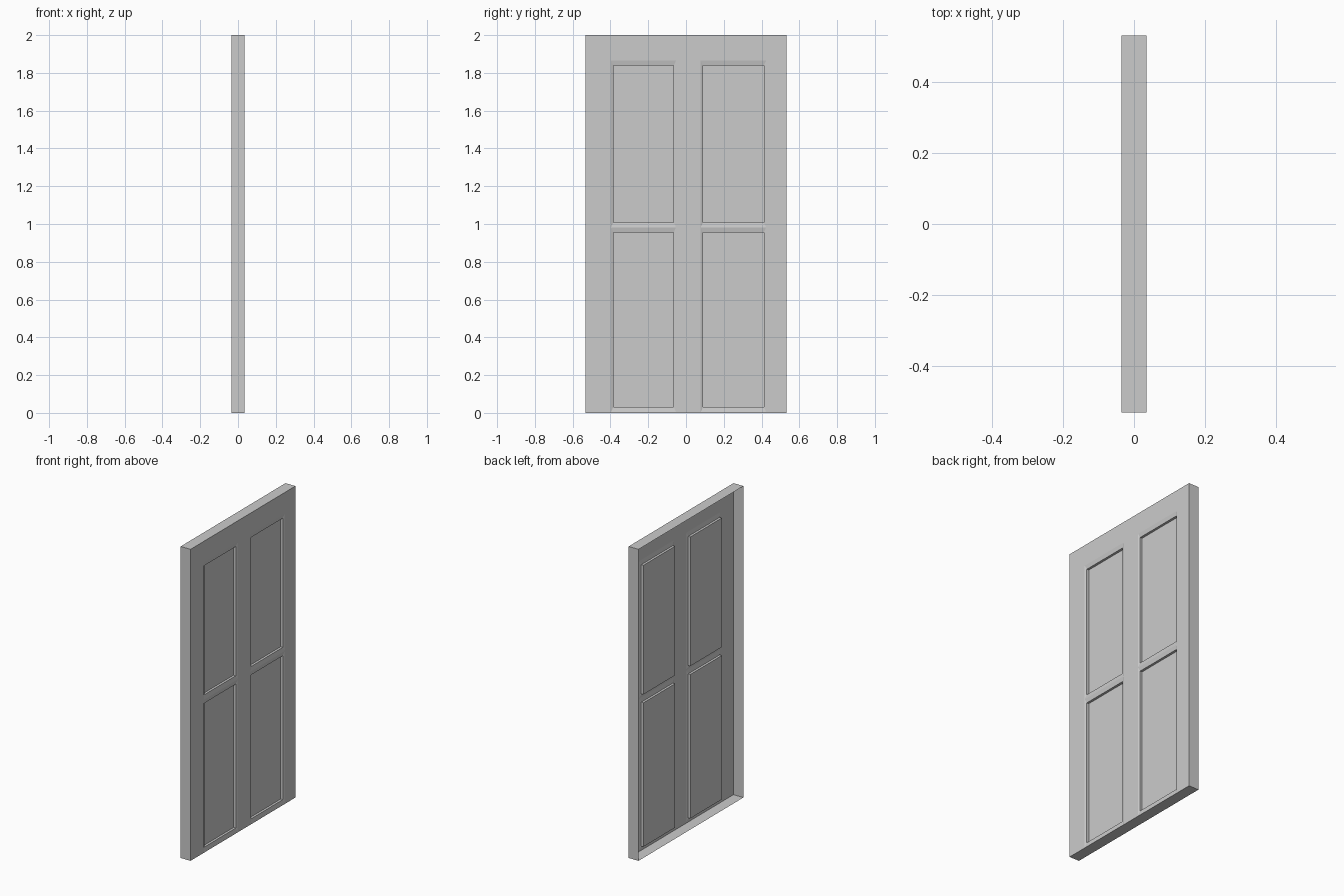
import bpy, bmesh

if "Cube" in bpy.data.objects:
    bpy.data.objects.remove(bpy.data.objects["Cube"])

X = 0.035                      # front plane of the door leaf
Y_CUTS = [-0.532, -0.397, -0.053, 0.078, 0.424, 0.532]
Z_CUTS = [0.0, 0.004, 0.982, 1.865, 2.0]
INSET_Y, INSET_Z = 0.012, 0.027
LIP, DEPTH = 0.005, 0.02       # shallow bevel, then steep wall to the panel

bm = bmesh.new()


def ring(x, y0, y1, z0, z1):
    return [bm.verts.new((x, y, z)) for y, z in ((y0, z0), (y1, z0), (y1, z1), (y0, z1))]


def bridge(a, b):
    for i in range(4):
        j = (i + 1) % 4
        bm.faces.new((a[i], a[j], b[j], b[i]))


# Front sheet: flat frame cells and four sunken panels
for i in range(len(Y_CUTS) - 1):
    for j in range(len(Z_CUTS) - 1):
        y0, y1, z0, z1 = Y_CUTS[i], Y_CUTS[i + 1], Z_CUTS[j], Z_CUTS[j + 1]
        outer = ring(X, y0, y1, z0, z1)
        if i in (1, 3) and j in (1, 2):
            inner = (y0 + INSET_Y, y1 - INSET_Y, z0 + INSET_Z, z1 - INSET_Z)
            lip = ring(X - LIP, *inner)
            panel = ring(X - DEPTH, *inner)
            bridge(outer, lip)
            bridge(lip, panel)
            bm.faces.new(panel)
        else:
            bm.faces.new(outer)
bmesh.ops.remove_doubles(bm, verts=bm.verts, dist=0.0005)

# Edge returns: extrude the outline backwards, leaving the back open
border = [e for e in bm.edges if e.is_boundary]
ext = bmesh.ops.extrude_edge_only(bm, edges=border)
for v in ext["geom"]:
    if isinstance(v, bmesh.types.BMVert):
        v.co.x = -X
bmesh.ops.recalc_face_normals(bm, faces=bm.faces)

# Make sure the front sheet faces +x
bm.faces.ensure_lookup_table()
if sum(f.normal.x * f.calc_area() for f in bm.faces) < 0:
    bmesh.ops.reverse_faces(bm, faces=bm.faces)

mesh = bpy.data.meshes.new("door_leaf")
bm.to_mesh(mesh)
bm.free()
bpy.context.collection.objects.link(bpy.data.objects.new("door_leaf", mesh))
